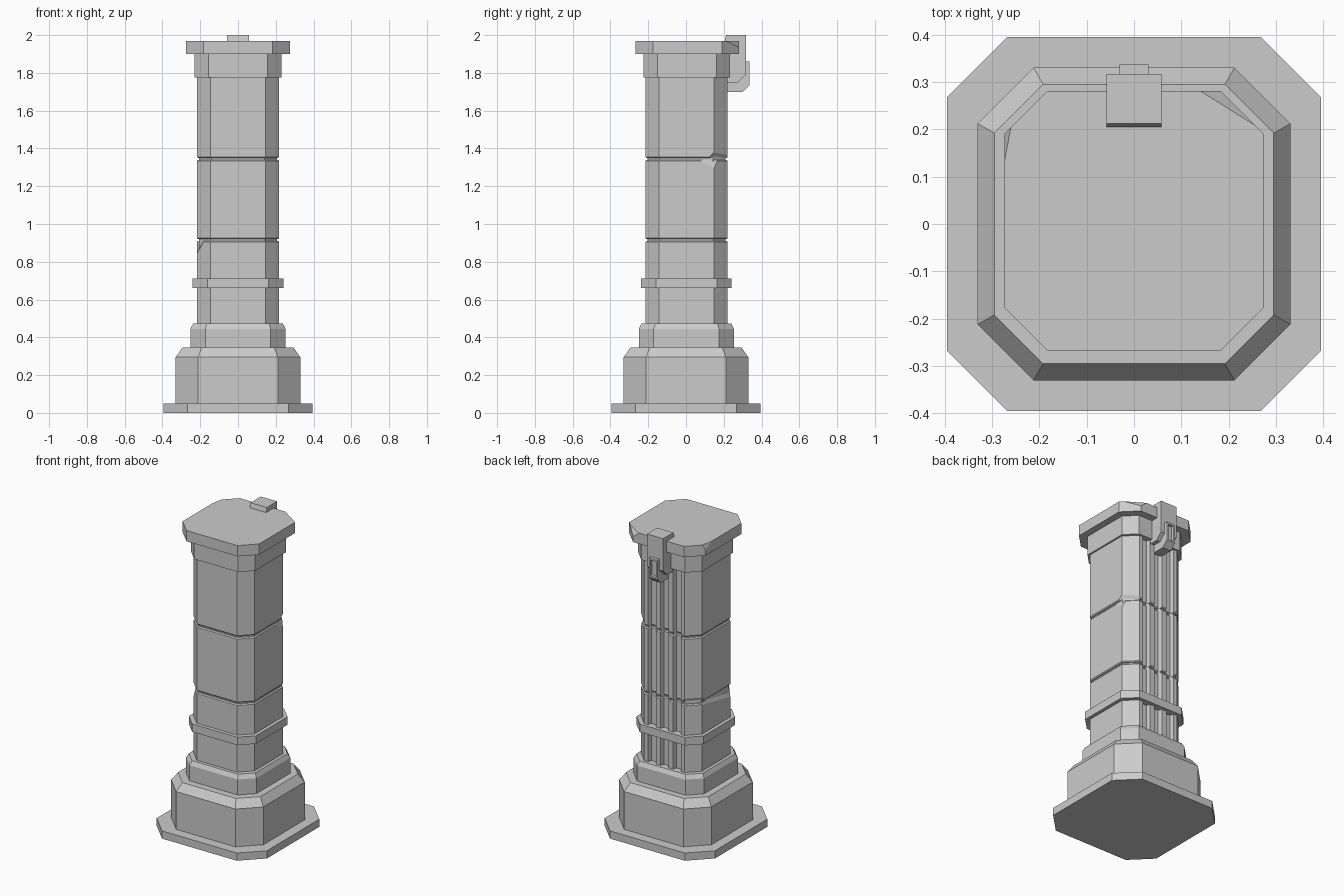
import bpy, bmesh
from mathutils import Vector

cube = bpy.data.objects.get("Cube")
if cube:
    bpy.data.objects.remove(cube, do_unlink=True)

stone = bpy.data.materials.new("grey_stone")
stone.use_nodes = True
GREY = (0.6, 0.6, 0.6, 1)
stone.diffuse_color = GREY
stone.node_tree.nodes["Principled BSDF"].inputs["Base Color"].default_value = GREY


def finish(bm, name):
    bmesh.ops.recalc_face_normals(bm, faces=bm.faces)
    mesh = bpy.data.meshes.new(name)
    bm.to_mesh(mesh)
    bm.free()
    mesh.materials.append(stone)
    obj = bpy.data.objects.new(name, mesh)
    bpy.context.collection.objects.link(obj)
    return obj


def outline(half, flat, fluted):
    """Chamfered square; the back side can carry vertical flutes."""
    pts = [(-flat, half), (-half, flat), (-half, -flat), (-flat, -half),
           (flat, -half), (half, -flat), (half, flat), (flat, half)]
    if fluted:
        for centre in (0.09, 0, -0.09):
            for dx, depth in ((0.028, 0), (0.02, 0.025), (-0.02, 0.025), (-0.028, 0)):
                pts.append((centre + dx, half - depth))
    return pts


def chip(bm, points):
    """Break off the corner that lies outside a plane through three points."""
    a, b, c = (Vector(p) for p in points)
    normal = (b - a).cross(c - a)
    if normal.dot(a - Vector((0, 0, a.z))) < 0:
        normal.negate()
    cut = bmesh.ops.bisect_plane(bm, geom=bm.verts[:] + bm.edges[:] + bm.faces[:],
                                 plane_co=a, plane_no=normal, clear_outer=True)
    edges = [e for e in cut["geom_cut"] if isinstance(e, bmesh.types.BMEdge)]
    bmesh.ops.contextual_create(bm, geom=edges)


def block(name, layers, shift=0.0, fluted=False, chips=()):
    """Stack outlines given as (height, half width, half flat)."""
    bm = bmesh.new()
    rings = [[bm.verts.new((x, y + shift, z)) for x, y in outline(h, f, fluted)]
             for z, h, f in layers]
    bm.faces.new(rings[0])
    bm.faces.new(rings[-1])
    for low, high in zip(rings, rings[1:]):
        for i in range(len(low)):
            j = (i + 1) % len(low)
            bm.faces.new((low[i], low[j], high[j], high[i]))
    for points in chips:
        chip(bm, points)
    return finish(bm, name)


def side_profile(name, pts, width, slot=False):
    """Extrude a y-z profile across x."""
    bm = bmesh.new()
    face = bm.faces.new([bm.verts.new((-width, y, z)) for y, z in pts])
    new = bmesh.ops.extrude_face_region(bm, geom=[face])["geom"]
    verts = [v for v in new if isinstance(v, bmesh.types.BMVert)]
    bmesh.ops.translate(bm, verts=verts, vec=(2 * width, 0, 0))
    bmesh.ops.recalc_face_normals(bm, faces=bm.faces)
    if slot:
        back = max(bm.faces, key=lambda f: f.calc_center_median().y)
        bmesh.ops.inset_region(bm, faces=[back], thickness=0.016)
        bmesh.ops.inset_region(bm, faces=[back], thickness=0.001, depth=-0.018)
    return finish(bm, name)


# Stepped base
block("ground_slab", [(0, 0.395, 0.268), (0.05, 0.395, 0.268)])
block("pedestal", [(0.05, 0.33, 0.212), (0.295, 0.33, 0.212), (0.345, 0.295, 0.192)])
block("plinth", [(0.34, 0.252, 0.173), (0.445, 0.252, 0.173), (0.472, 0.238, 0.165)], 0.002)

# Shaft with thin recessed joints and a fluted back
SHIFT = 0.003
block("shaft_core", [(0.46, 0.207, 0.14), (1.79, 0.207, 0.14)], SHIFT, True)
chips = {
    "lower_shaft": [((-0.22, -0.14, 0.84), (-0.18, -0.18, 0.91), (-0.213, 0.145, 0.91))],
    "middle_shaft": [((0.217, 0.145, 1.30), (0.195, 0.18, 1.34), (0.205, 0.13, 1.34)),
                     ((-0.217, 0.15, 0.95), (-0.20, 0.14, 0.92), (-0.14, 0.20, 0.92))],
    "upper_shaft": [((0.217, 0.15, 1.38), (0.205, 0.135, 1.35), (0.15, 0.20, 1.35))],
}
for name, bottom, top in (("lower_shaft", 0.46, 0.91), ("middle_shaft", 0.92, 1.34),
                          ("upper_shaft", 1.35, 1.79)):
    block(name, [(bottom, 0.212, 0.142), (bottom + 0.006, 0.218, 0.145),
                 (top - 0.006, 0.218, 0.145), (top, 0.212, 0.142)],
          SHIFT, True, chips[name])
block("shaft_band", [(0.66, 0.24, 0.162), (0.712, 0.24, 0.162)], 0.002)

# Neck and chipped capital
block("neck", [(1.775, 0.229, 0.157), (1.90, 0.229, 0.157)], 0.005)
block("capital", [(1.90, 0.274, 0.183), (1.97, 0.274, 0.183)], 0.007, chips=[
    ((0.14, 0.281, 1.97), (0.245, 0.215, 1.97), (0.183, 0.281, 1.935)),
    ((-0.274, 0.13, 1.97), (-0.26, 0.204, 1.97), (-0.274, 0.19, 1.935))])

# Bracket hooked over the back edge
side_profile("bracket_strap", [(0.212, 2.0), (0.317, 2.0), (0.317, 1.79), (0.275, 1.75),
                               (0.20, 1.75), (0.20, 1.95)], 0.058)
side_profile("bracket_tongue", [(0.21, 1.70), (0.30, 1.70), (0.337, 1.735),
                                (0.337, 1.86), (0.29, 1.86), (0.21, 1.78)], 0.031, True)
